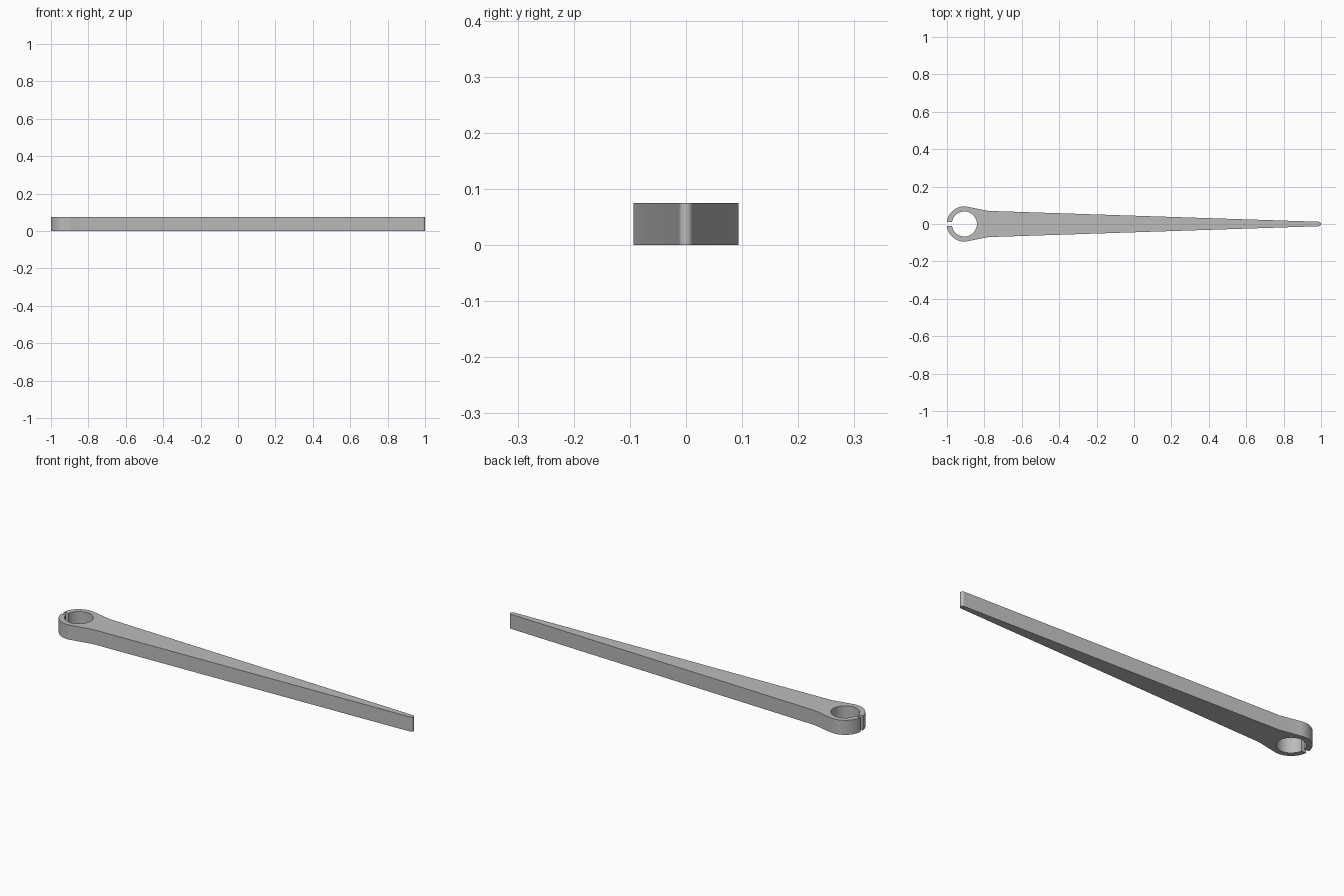
import bpy
import bmesh
from math import sin, cos, asin, pi, radians

cube = bpy.data.objects.get("Cube")
if cube:
    bpy.data.objects.remove(cube, do_unlink=True)

HEIGHT = 0.075
RING_X, OUTER, INNER = -0.907, 0.094, 0.067
SLIT = 0.01          # half width of the gap in the ring
TIP = 0.012          # radius of the rounded tip


def arc(cx, r, start, end, steps):
    return [(cx + r * cos(start + (end - start) * i / steps),
             r * sin(start + (end - start) * i / steps)) for i in range(steps + 1)]


# Half outline: rounded tip, tapered side, neck, outer ring, slit, inner bore
half = arc(1 - TIP, TIP, 0, radians(88), 8)
half += [(-0.78, 0.07)]
half += arc(RING_X, OUTER, radians(78), pi - asin(SLIT / OUTER), 28)
half += arc(RING_X, INNER, pi - asin(SLIT / INNER), 0, 36)
half[-1] = (RING_X + INNER, 0)
outline = half + [(x, -y) for x, y in half[-2:0:-1]]

# Extrude the mirrored outline into the solid lever
bm = bmesh.new()
base = bm.faces.new([bm.verts.new((x, y, 0)) for x, y in outline])
top = bmesh.ops.extrude_face_region(bm, geom=[base], use_keep_orig=True)
bmesh.ops.translate(bm, vec=(0, 0, HEIGHT),
                    verts=[v for v in top["geom"] if isinstance(v, bmesh.types.BMVert)])
bmesh.ops.recalc_face_normals(bm, faces=bm.faces)
bmesh.ops.triangulate(bm, faces=[f for f in bm.faces if len(f.verts) > 4])
mesh = bpy.data.meshes.new("clamp_lever")
bm.to_mesh(mesh)
bm.free()

# Plain grey metal
grey = bpy.data.materials.new("plain_grey")
grey.use_nodes = True
color = (0.5, 0.5, 0.5, 1)
grey.diffuse_color = color
grey.node_tree.nodes["Principled BSDF"].inputs["Base Color"].default_value = color
mesh.materials.append(grey)

lever = bpy.data.objects.new("clamp_lever", mesh)
bpy.context.collection.objects.link(lever)
bpy.ops.object.select_all(action="DESELECT")
lever.select_set(True)
bpy.context.view_layer.objects.active = lever
bpy.ops.object.shade_smooth_by_angle(angle=radians(20))
